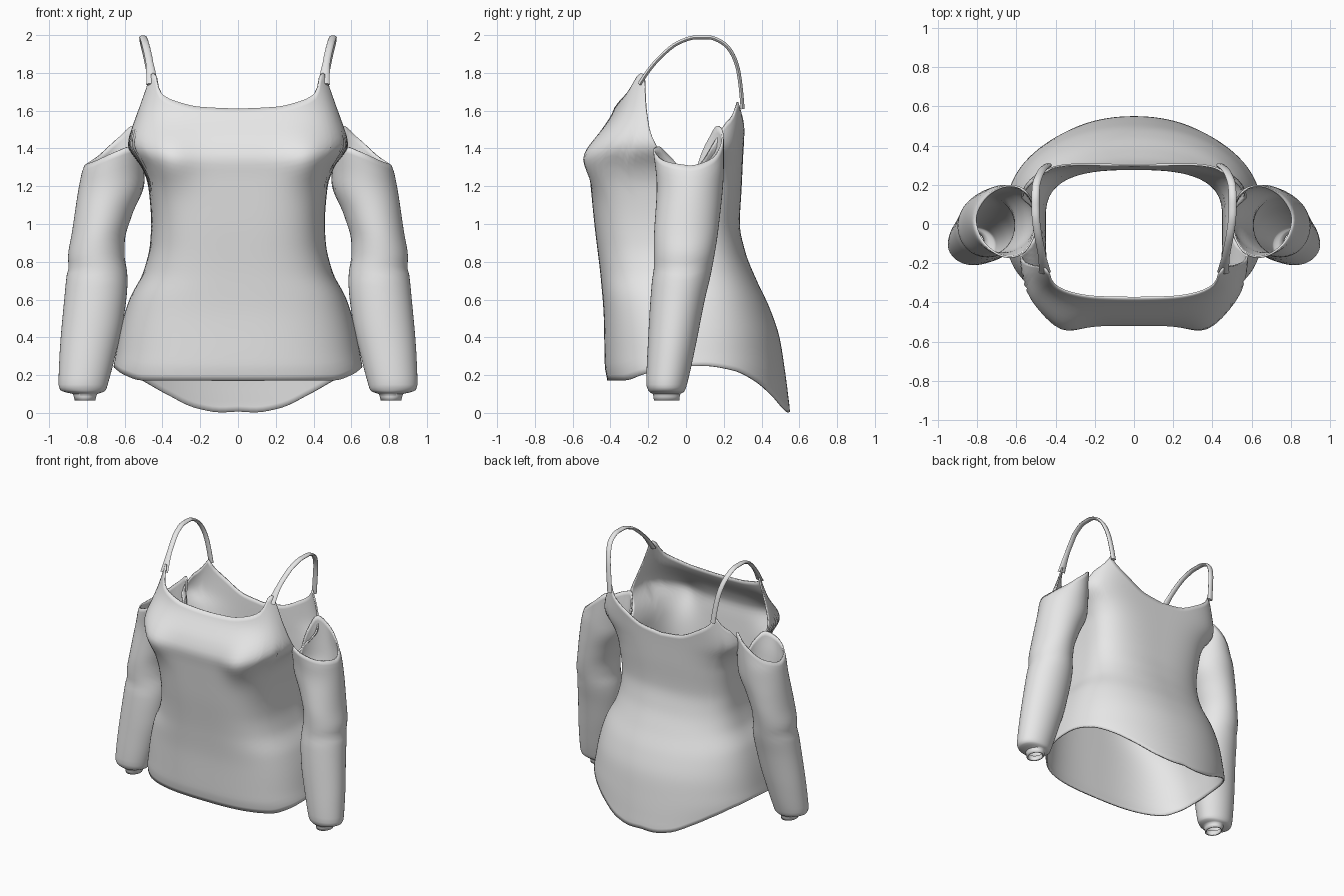
import bpy, bmesh, math
from mathutils import Vector

if "Cube" in bpy.data.objects:
    bpy.data.objects.remove(bpy.data.objects["Cube"])

fabric = bpy.data.materials.new("pale grey fabric")
fabric.diffuse_color = (0.8, 0.8, 0.8, 1)
fabric.use_nodes = True
fabric.node_tree.nodes["Principled BSDF"].inputs["Base Color"].default_value = fabric.diffuse_color


def curve(points, v):
    """Smooth monotone interpolation through (position, value) points."""
    xs, ys = zip(*points)
    if v <= xs[0]:
        return ys[0]
    if v >= xs[-1]:
        return ys[-1]
    d = [(ys[i + 1] - ys[i]) / (xs[i + 1] - xs[i]) for i in range(len(xs) - 1)]

    def slope(i):
        if i == 0 or i == len(d):
            return 0 if i == 0 else d[-1]
        a, b = d[i - 1], d[i]
        return 2 * a * b / (a + b) if a * b > 0 else 0

    i = max(k for k in range(len(d)) if xs[k] <= v)
    h = xs[i + 1] - xs[i]
    s = (v - xs[i]) / h
    return ((2*s**3 - 3*s**2 + 1) * ys[i] + (s**3 - 2*s**2 + s) * h * slope(i)
            + (3*s**2 - 2*s**3) * ys[i + 1] + (s**3 - s**2) * h * slope(i + 1))


def loft(name, rings, thickness=0, mirror=False, caps=False):
    """Skin a list of closed rings into a smooth object."""
    bm = bmesh.new()
    rows = [[bm.verts.new(p) for p in ring] for ring in rings]
    for a, b in zip(rows, rows[1:]):
        for j in range(len(a)):
            k = (j + 1) % len(a)
            bm.faces.new((a[j], a[k], b[k], b[j]))
    if caps:
        bm.faces.new(rows[0][::-1])
        bm.faces.new(rows[-1])
    me = bpy.data.meshes.new(name)
    bm.to_mesh(me)
    bm.free()
    me.materials.append(fabric)
    ob = bpy.data.objects.new(name, me)
    bpy.context.collection.objects.link(ob)
    if mirror:
        ob.modifiers.new("mirror", 'MIRROR')
    if thickness:
        sol = ob.modifiers.new("cloth", 'SOLIDIFY')
        sol.thickness = thickness
        sol.offset = -1
    bpy.ops.object.select_all(action='DESELECT')
    ob.select_set(True)
    bpy.context.view_layer.objects.active = ob
    bpy.ops.object.shade_smooth_by_angle(angle=math.radians(50))
    return ob


# Body: half width, front depth and back depth by height
width = [(0, .64), (.22, .66), (.32, .645), (.45, .62), (.6, .575), (.75, .50), (.9, .465),
         (1.0, .46), (1.2, .475), (1.3, .51), (1.42, .585), (1.55, .555), (1.75, .50), (1.85, .485)]
front = [(.15, .415), (.25, .43), (.5, .435), (.7, .45), (1.0, .485), (1.25, .51), (1.34, .52),
         (1.42, .495), (1.6, .385), (1.75, .34), (1.85, .30)]
back = [(0, .55), (.1, .54), (.25, .52), (.4, .495), (.55, .445), (.7, .375), (.85, .315),
        (1.0, .285), (1.2, .295), (1.4, .305), (1.65, .33)]
# Hem and top edge heights by angle from the front centre
hem = [(0, .17), (45, .172), (58, .20), (75, .235), (100, .25), (118, .225), (132, .17),
       (145, .10), (160, .025), (172, .003), (180, .008)]
top = [(0, 1.612), (20, 1.62), (33, 1.65), (43, 1.70), (50, 1.80), (54, 1.79), (60, 1.62),
       (70, 1.45), (80, 1.33), (90, 1.27), (105, 1.32), (118, 1.45), (126, 1.54),
       (131, 1.57), (135, 1.645), (139, 1.60), (150, 1.52), (165, 1.44), (180, 1.42)]
front_square = [(.2, 2.8), (.7, 3.2), (1.2, 4)]
back_square = [(.1, 2.1), (.6, 2.3), (1.2, 3.2), (1.5, 4)]


def body_point(t, u):
    deg = abs(math.degrees(t))
    lo, hi = curve(hem, deg), curve(top, deg)
    z = lo + (hi - lo) * u
    s, c = math.sin(t), math.cos(t)
    f = (1 + c) / 2
    n = f * curve(front_square, z) + (1 - f) * curve(back_square, z)
    r = (abs(s)**n + abs(c)**n) ** (-1 / n)
    x = curve(width, z) * s * r
    y = -c * r * curve(front if c > 0 else back, z)
    if c > 0:  # bust fullness
        y -= .05 * math.exp(-((abs(x) - .37) / .12)**2 - ((z - 1.33) / .13)**2)
    return x, y, z


COLS, ROWS = 120, 48
angles = [-math.pi + 2 * math.pi * j / COLS for j in range(COLS)]
loft("bodice", [[body_point(t, i / ROWS) for t in angles] for i in range(ROWS + 1)], .01)

# Sleeves: inner, outer, front and back limits by height, gathered at the wrist
inner = [(.065, .755), (.10, .745), (.108, .72), (.12, .70), (.15, .69), (.3, .65), (.5, .605),
         (.7, .585), (.77, .59), (.82, .60), (.9, .60), (1.05, .56), (1.22, .495), (1.5, .49)]
outer = [(.065, .865), (.10, .875), (.108, .91), (.12, .94), (.15, .95), (.3, .945), (.6, .92),
         (.74, .905), (.77, .897), (.82, .90), (.95, .88), (1.28, .825), (1.34, .80), (1.5, .76)]
fore = [(.065, -.17), (.10, -.175), (.108, -.19), (.12, -.20), (.15, -.21), (.4, -.20),
        (.7, -.18), (.77, -.17), (.9, -.17), (1.2, -.155), (1.4, -.175)]
aft = [(.065, -.035), (.10, -.03), (.108, -.015), (.12, -.005), (.15, .005), (.35, .05),
       (.6, .10), (.75, .135), (1.0, .175), (1.3, .20), (1.5, .20)]
opening = [(0, 1.31), (40, 1.345), (90, 1.46), (122, 1.52), (150, 1.42), (180, 1.25),
           (215, 1.36), (240, 1.41), (270, 1.385), (320, 1.33), (360, 1.31)]


def sleeve_point(a, z):
    x0, x1, y0, y1 = (curve(p, z) for p in (inner, outer, fore, aft))
    return ((x0 + x1) / 2 + (x1 - x0) / 2 * math.cos(a),
            (y0 + y1) / 2 + (y1 - y0) / 2 * math.sin(a), z)


def sleeve_ring(u):
    ring = []
    for j in range(48):
        a = 2 * math.pi * j / 48
        z = u if u < .15 else .15 + (curve(opening, math.degrees(a)) - .15) * (u - .15) / .85
        ring.append(sleeve_point(a, z))
    return ring


levels = [.065, .085, .10, .104, .108, .114, .12, .135] + [.15 + .85 * i / 36 for i in range(37)]
loft("sleeve", [sleeve_ring(u) for u in levels], .01, mirror=True)

# Shoulder straps: flat ribbon swept over the shoulder
path = [(.455, -.245, 1.74), (.462, -.20, 1.81), (.475, -.13, 1.89), (.492, -.04, 1.96),
        (.502, .05, 1.988), (.503, .12, 1.988), (.50, .19, 1.962), (.487, .24, 1.91),
        (.468, .275, 1.82), (.452, .29, 1.72), (.438, .30, 1.61)]
stations = list(range(len(path)))
axes = [[(i, path[i][k]) for i in stations] for k in range(3)]
spine = [Vector([curve(ax, i / 4) for ax in axes]) for i in range(4 * (len(path) - 1) + 1)]
rings = []
for i, p in enumerate(spine):
    tangent = (spine[min(i + 1, len(spine) - 1)] - spine[max(i - 1, 0)]).normalized()
    side = (Vector((1, 0, 0)) - tangent * tangent.x).normalized()
    out = tangent.cross(side)
    w = .02 + .012 * max(0, 1 - i / 6)
    rings.append([p + side * w * math.cos(a) + out * .011 * math.sin(a)
                  for a in (2 * math.pi * j / 10 for j in range(10))])
loft("shoulder_strap", rings, mirror=True, caps=True)
